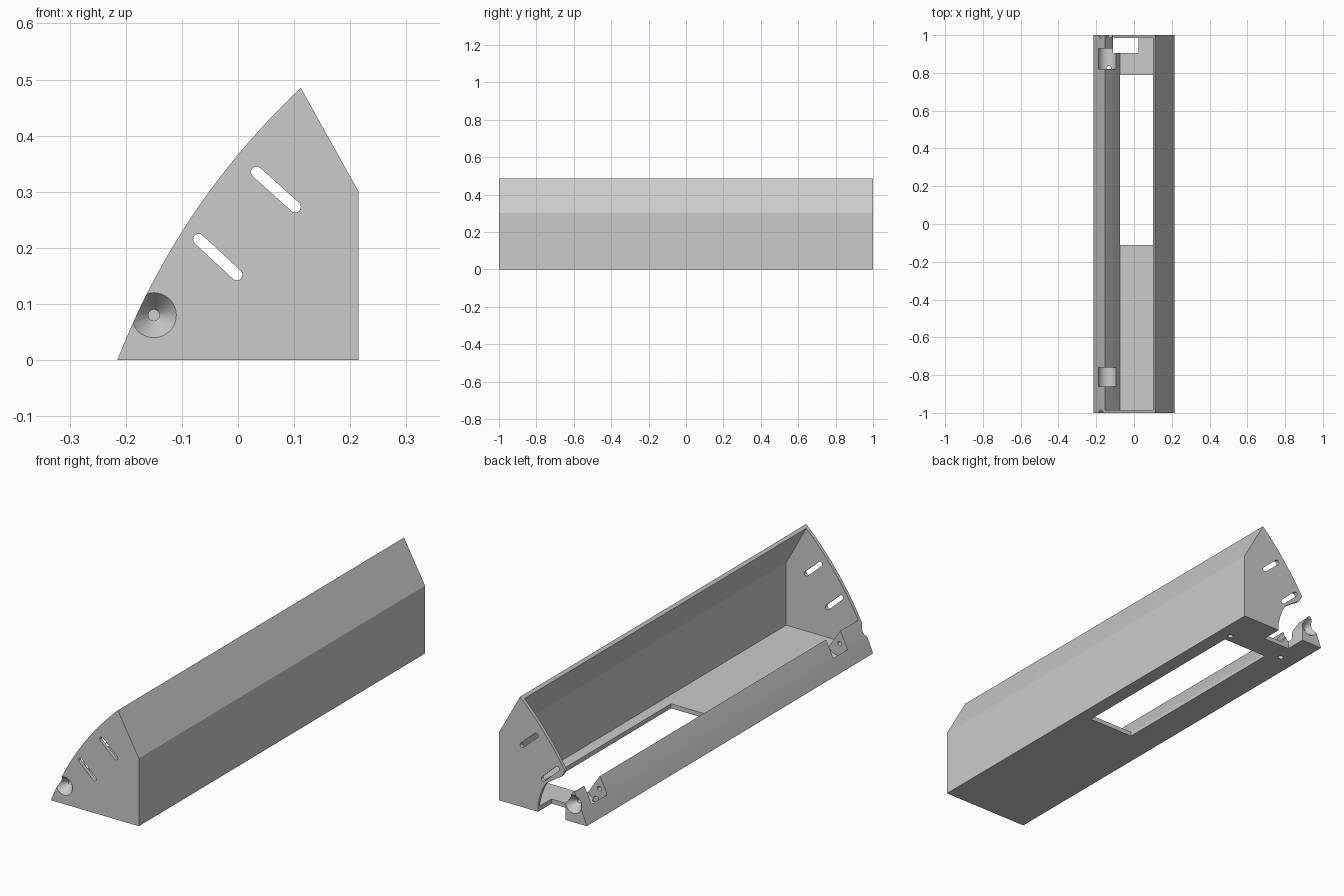
import bpy, bmesh, math
from mathutils import Matrix

if "Cube" in bpy.data.objects:
    bpy.data.objects.remove(bpy.data.objects["Cube"])

grey = bpy.data.materials.new("plain_grey")
grey.diffuse_color = (0.6, 0.6, 0.6, 1)
grey.use_nodes = True
grey.node_tree.nodes["Principled BSDF"].inputs["Base Color"].default_value = grey.diffuse_color


def make_object(name, bm):
    bmesh.ops.recalc_face_normals(bm, faces=bm.faces)
    me = bpy.data.meshes.new(name)
    bm.to_mesh(me)
    bm.free()
    ob = bpy.data.objects.new(name, me)
    bpy.context.collection.objects.link(ob)
    me.materials.append(grey)
    return ob


def prism(name, pts, y0, y1):
    """Extrude an (x, z) outline from y0 to y1."""
    bm = bmesh.new()
    face = bm.faces.new([bm.verts.new((x, y0, z)) for x, z in pts])
    ext = bmesh.ops.extrude_face_region(bm, geom=[face])["geom"]
    bmesh.ops.translate(bm, vec=(0, y1 - y0, 0),
                        verts=[v for v in ext if isinstance(v, bmesh.types.BMVert)])
    return make_object(name, bm)


def box(name, x, y, z):
    return prism(name, [(x[0], z[0]), (x[1], z[0]), (x[1], z[1]), (x[0], z[1])], *y)


def round_cut(name, centre, r1, r2, depth, axis):
    """Cylinder or cone centred at a point, along y or z."""
    bm = bmesh.new()
    bmesh.ops.create_cone(bm, cap_ends=True, segments=32, radius1=r1, radius2=r2, depth=depth)
    if axis == "y":
        bmesh.ops.rotate(bm, matrix=Matrix.Rotation(-math.pi / 2, 3, "X"), verts=bm.verts)
    bmesh.ops.translate(bm, vec=centre, verts=bm.verts)
    return make_object(name, bm)


def slot(name, a, b, r, y0, y1):
    """Round-ended slot between two (x, z) points."""
    t = math.atan2(b[1] - a[1], b[0] - a[0])
    pts = []
    for (cx, cz), start in ((b, t - math.pi / 2), (a, t + math.pi / 2)):
        for i in range(9):
            u = start + math.pi * i / 8
            pts.append((cx + r * math.cos(u), cz + r * math.sin(u)))
    return prism(name, pts, y0, y1)


# Outer outline: flat base, back wall, sloped roof and a bulging open side
p, q, sag = (0.112, 0.485), (-0.215, 0.0), 0.033
dx, dz = q[0] - p[0], q[1] - p[1]
length = math.hypot(dx, dz)
outline = [(-0.215, 0), (0.215, 0), (0.215, 0.3), p]
for i in range(1, 28):
    t = i / 28
    bulge = 4 * sag * t * (1 - t)
    outline.append((p[0] + dx * t + dz / length * bulge, p[1] + dz * t - dx / length * bulge))
housing = prism("housing", outline, -1, 1)

cutters = []

# Main cavity, leaving thin walls and a wedge-shaped lip
cutters.append(prism("cavity_cutter", [(-0.075, 0.02), (0.2, 0.02), (0.2, 0.296), (0.08, 0.512),
                                       (-0.3, 0.512), (-0.3, 0.3), (-0.15, 0.133)], -0.985, 0.985))

# Long floor opening
cutters.append(box("floor_opening_cutter", (-0.075, 0.15), (-0.11, 0.79), (-0.1, 0.05)))

# Slots through both end plates
for i, (a, b) in enumerate([((0.033, 0.335), (0.102, 0.273)), ((-0.07, 0.215), (-0.002, 0.152))]):
    for side in (-1, 1):
        cutters.append(slot("slot_cutter_%d" % i, a, b, 0.01, side - 0.05, side + 0.05))

# Notch at the rear end of the floor and end plate
cutters.append(prism("notch_cutter", [(-0.11, -0.1), (0.02, -0.1), (0.025, 0.03), (0.015, 0.07),
                                      (0.0, 0.11), (-0.015, 0.135), (-0.035, 0.15), (-0.065, 0.17),
                                      (-0.09, 0.185), (-0.1, 0.2), (-0.105, 0.215), (-0.17, 0.22),
                                      (-0.17, 0.14), (-0.147, 0.133), (-0.11, 0.073)],
                     0.905, 1.1))

# Pockets in the lip, with round bottoms
for y0, y1 in ((-0.86, -0.76), (0.82, 0.93)):
    pts = [(-0.09, 0.25), (-0.19, 0.25)]
    pts += [(-0.14 - 0.05 * math.cos(math.pi * i / 16), 0.075 - 0.05 * math.sin(math.pi * i / 16))
            for i in range(17)]
    cutters.append(prism("pocket_cutter", pts, y0, y1))

# Countersinks and pin holes in the lip ends
for side in (-1, 1):
    r1, r2 = (0.0405, 0.01) if side < 0 else (0.01, 0.0405)
    cutters.append(round_cut("countersink_cutter", (-0.15, side * 0.98, 0.08), r1, r2, 0.041, "y"))
    cutters.append(round_cut("pin_hole_cutter", (-0.15, side * 0.85, 0.08), 0.01, 0.01, 0.29, "y"))

# Screw holes in the floor
for x in (-0.134, 0.149):
    cutters.append(round_cut("screw_hole_cutter", (x, 0.825, 0), 0.012, 0.012, 0.08, "z"))

bpy.context.view_layer.objects.active = housing
housing.select_set(True)
for c in cutters:
    mod = housing.modifiers.new("cut", "BOOLEAN")
    mod.operation = "DIFFERENCE"
    mod.solver = "EXACT"
    mod.object = c
    bpy.ops.object.modifier_apply(modifier=mod.name)
for c in cutters:
    bpy.data.objects.remove(c, do_unlink=True)
bpy.ops.object.shade_smooth_by_angle(angle=math.radians(25))
